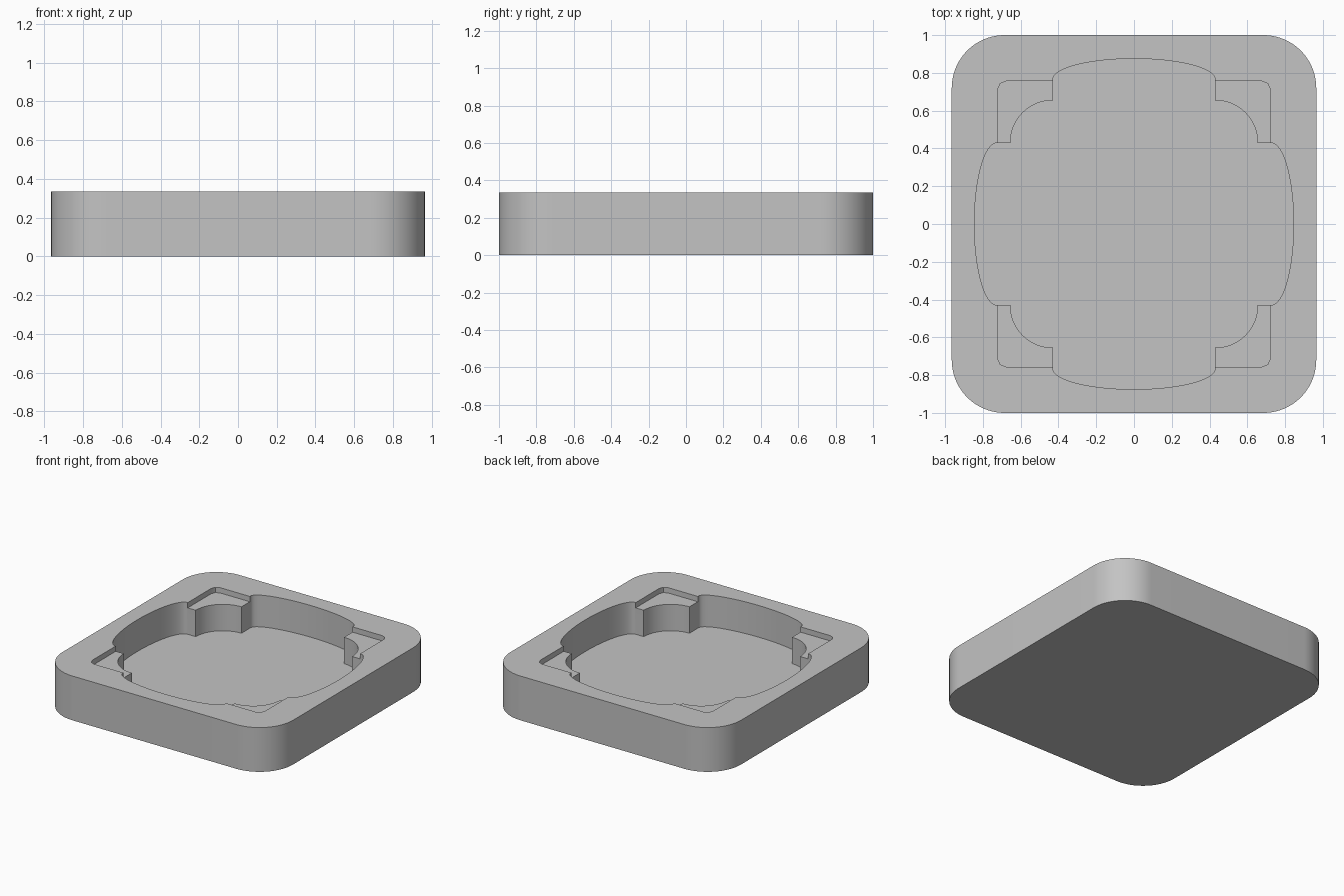
import bpy, bmesh, math

if "Cube" in bpy.data.objects:
    bpy.data.objects.remove(bpy.data.objects["Cube"], do_unlink=True)

HEIGHT, LEDGE_Z, FLOOR_Z = 0.335, 0.295, 0.095

grey = bpy.data.materials.new("plain_grey")
grey.use_nodes = True
colour = (0.55, 0.55, 0.55, 1)
grey.diffuse_color = colour
grey.node_tree.nodes["Principled BSDF"].inputs["Base Color"].default_value = colour


def arc(cx, cy, rx, ry, start, end, steps):
    """Points along an elliptical arc, angles in degrees."""
    angles = [math.radians(start + (end - start) * i / steps) for i in range(steps + 1)]
    return [(cx + rx * math.cos(a), cy + ry * math.sin(a)) for a in angles]


def rounded_rect(hx, hy, r, steps):
    points = []
    for q, (sx, sy) in enumerate([(1, 1), (-1, 1), (-1, -1), (1, -1)]):
        points += arc(sx * (hx - r), sy * (hy - r), r, r, q * 90, q * 90 + 90, steps)
    return points


def prism(name, outline, z0, z1):
    bm = bmesh.new()
    base = bm.faces.new([bm.verts.new((x, y, z0)) for x, y in outline])
    top = bmesh.ops.extrude_face_region(bm, geom=[base])["geom"]
    bmesh.ops.translate(bm, vec=(0, 0, z1 - z0),
                        verts=[v for v in top if isinstance(v, bmesh.types.BMVert)])
    bmesh.ops.recalc_face_normals(bm, faces=bm.faces)
    mesh = bpy.data.meshes.new(name)
    bm.to_mesh(mesh)
    bm.free()
    mesh.materials.append(grey)
    obj = bpy.data.objects.new(name, mesh)
    bpy.context.collection.objects.link(obj)
    return obj


# Deep pocket: a shallow bulge on each side, a quarter round in each corner
N = 0.43
bulges = [arc(0.725, 0, 0.12, N, -90, 90, 40), arc(0, 0.765, N, 0.11, 0, 180, 40),
          arc(-0.725, 0, 0.12, N, 90, 270, 40), arc(0, -0.765, N, 0.11, 180, 360, 40)]
corners = [(N, N), (-N, N), (-N, -N), (N, -N)]
pocket = []
for q in range(4):
    pocket += bulges[q] + arc(*corners[q], 0.225, 0.225, q * 90, q * 90 + 90, 20)

tray = prism("tray_body", rounded_rect(0.965, 1.0, 0.28, 20), 0, HEIGHT)
cutters = [prism("pocket_cutter", pocket, FLOOR_Z, 0.5),
           prism("corner_ledge_cutter", rounded_rect(0.722, 0.756, 0.045, 2), LEDGE_Z, 0.5)]

# Cut the pocket and the corner ledges
bpy.ops.object.select_all(action="DESELECT")
bpy.context.view_layer.objects.active = tray
tray.select_set(True)
for cutter in cutters:
    cutter.hide_render = True
    mod = tray.modifiers.new(cutter.name, "BOOLEAN")
    mod.operation, mod.solver, mod.object = "DIFFERENCE", "EXACT", cutter
    bpy.ops.object.modifier_apply(modifier=mod.name)
    bpy.data.objects.remove(cutter, do_unlink=True)

bpy.ops.object.shade_smooth_by_angle(angle=math.radians(25))
